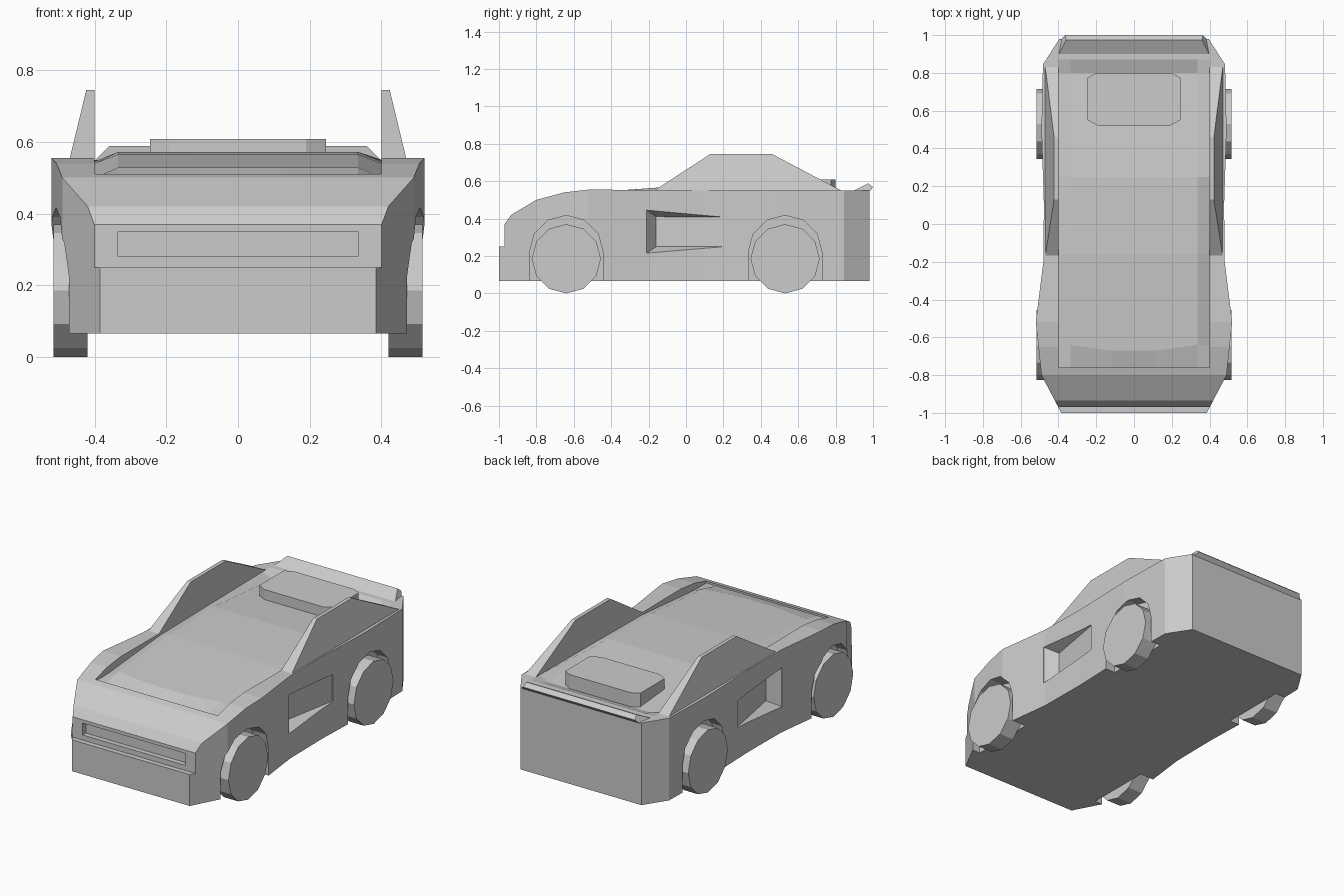
import bpy, bmesh
from math import sin, cos, pi
from mathutils import Vector

if "Cube" in bpy.data.objects:
    bpy.data.objects.remove(bpy.data.objects["Cube"])


def make(name, bm):
    bmesh.ops.recalc_face_normals(bm, faces=bm.faces)
    mesh = bpy.data.meshes.new(name)
    bm.to_mesh(mesh)
    bm.free()
    ob = bpy.data.objects.new(name, mesh)
    bpy.context.collection.objects.link(ob)
    return ob


def prism(name, pts, axis, lo, hi):
    """Extrude a 2D outline along x (pts are y,z) or z (pts are x,y)."""
    bm = bmesh.new()
    place = (lambda p, t: (t, *p)) if axis == 'x' else (lambda p, t: (*p, t))
    a = [bm.verts.new(place(p, lo)) for p in pts]
    b = [bm.verts.new(place(p, hi)) for p in pts]
    bm.faces.new(a)
    bm.faces.new(b)
    n = len(pts)
    for i in range(n):
        bm.faces.new((a[i], a[(i + 1) % n], b[(i + 1) % n], b[i]))
    return make(name, bm)


def hull(name, pts):
    bm = bmesh.new()
    for p in pts:
        bm.verts.new(p)
    bmesh.ops.convex_hull(bm, input=bm.verts)
    bmesh.ops.dissolve_limit(bm, angle_limit=0.01, verts=bm.verts, edges=bm.edges)
    return make(name, bm)


def boolean(ob, tool, op='DIFFERENCE'):
    m = ob.modifiers.new(tool.name, 'BOOLEAN')
    m.object, m.operation, m.solver = tool, op, 'EXACT'
    bpy.context.view_layer.objects.active = ob
    bpy.ops.object.modifier_apply(modifier=m.name)
    bpy.data.objects.remove(tool)


# Body: side profile intersected with plan outline
side = [(-1, .065), (-1, .25), (-.97, .25), (-.97, .37), (-.935, .42), (-.80, .50),
        (-.65, .54), (-.52, .555), (.2, .55), (.98, .55), (.98, .065)]
half = [(.38, -1.01), (.385, -1), (.49, -.80), (.52, -.52), (.48, -.20), (.477, .1),
        (.49, .5), (.482, .845), (.395, .98), (.39, .99)]
body = prism("body", side, 'x', -.7, .7)
plan = prism("plan_cutter", half + [(-x, y) for x, y in reversed(half)], 'z', 0, 1)
boolean(body, plan, 'INTERSECT')

# Top recess and front grille slot
boolean(body, prism("recess_cutter", [(-.76, .46), (.87, .46), (.87, .8), (-.76, .8)], 'x', -.4, .4))
boolean(body, prism("grille_cutter", [(-1.1, .28), (-.94, .28), (-.94, .35), (-1.1, .35)], 'x', -.335, .335))

WHEELS = {"front": -.64, "rear": .53}
for s, tag in ((1, "right"), (-1, "left")):
    # Wheel arches and wheels
    for pos, y in WHEELS.items():
        arch = [(y + .197 * cos(i * pi / 6), .22 + .197 * sin(i * pi / 6)) for i in range(7)]
        arch += [(y - .197, -.1), (y + .197, -.1)]
        boolean(body, prism("arch_cutter", arch, 'x', *sorted((s * .42, s * .7))))
        tyre = [(y + .185 * cos(i * pi / 6), .185 + .185 * sin(i * pi / 6)) for i in range(12)]
        prism(f"{pos}_{tag}_wheel", tyre, 'x', *sorted((s * .42, s * .515)))
    # Tapered side intake
    mouth = [(-.21, .215), (-.21, .445), (.2, .25), (.2, .408)]
    back = [(.41, -.16, .25), (.41, -.16, .41), (.475, .2, .25), (.475, .2, .408)]
    pts = [(s * x, y, z) for x in (.478, .6) for y, z in mouth] + [(s * x, y, z) for x, y, z in back]
    boolean(body, hull("intake_cutter", pts))
    # Side fin: upright inside, sloping outside
    low = [(-.17, .55), (.83, .55)]
    top = [(.13, .745), (.46, .745)]
    fin = [(s * x, y, z) for x in (.40, .47) for y, z in low]
    fin += [(s * x, y, z) for x in (.40, .423) for y, z in top]
    hull(f"{tag}_fin", fin)

# Sunken cover sheet between the fins: (y, middle height, edge height, bow)
rows = [(-.76, .50, .50, 0), (-.64, .528, .50, .03), (-.16, .565, .54, 0),
        (.25, .572, .545, 0), (.80, .525, .55, 0), (.87, .55, .55, 0)]
xs = [-.40, -.335, -.12, .12, .335, .40]
bm = bmesh.new()
grid = [[bm.verts.new((x, y - (bow if abs(x) < .2 else 0), edge if abs(x) > .39 else mid))
         for x in xs] for y, mid, edge, bow in rows]
for r0, r1 in zip(grid, grid[1:]):
    for i in range(len(xs) - 1):
        bm.faces.new((r0[i], r0[i + 1], r1[i + 1], r1[i]))
make("cover", bm)

# Engine block with cut corners
block = [(-.19, .52), (.19, .52), (.245, .55), (.245, .775), (.2, .80), (-.2, .80), (-.245, .775), (-.245, .55)]
prism("engine_block", block, 'z', .50, .608)

# Rear spoiler lip, narrower at the top
lip = [(.40, .895, .548), (.36, .975, .588), (.365, 1.0, .567), (.385, .98, .545)]
hull("spoiler", [(s * x, y, z) for s in (-1, 1) for x, y, z in lip])
